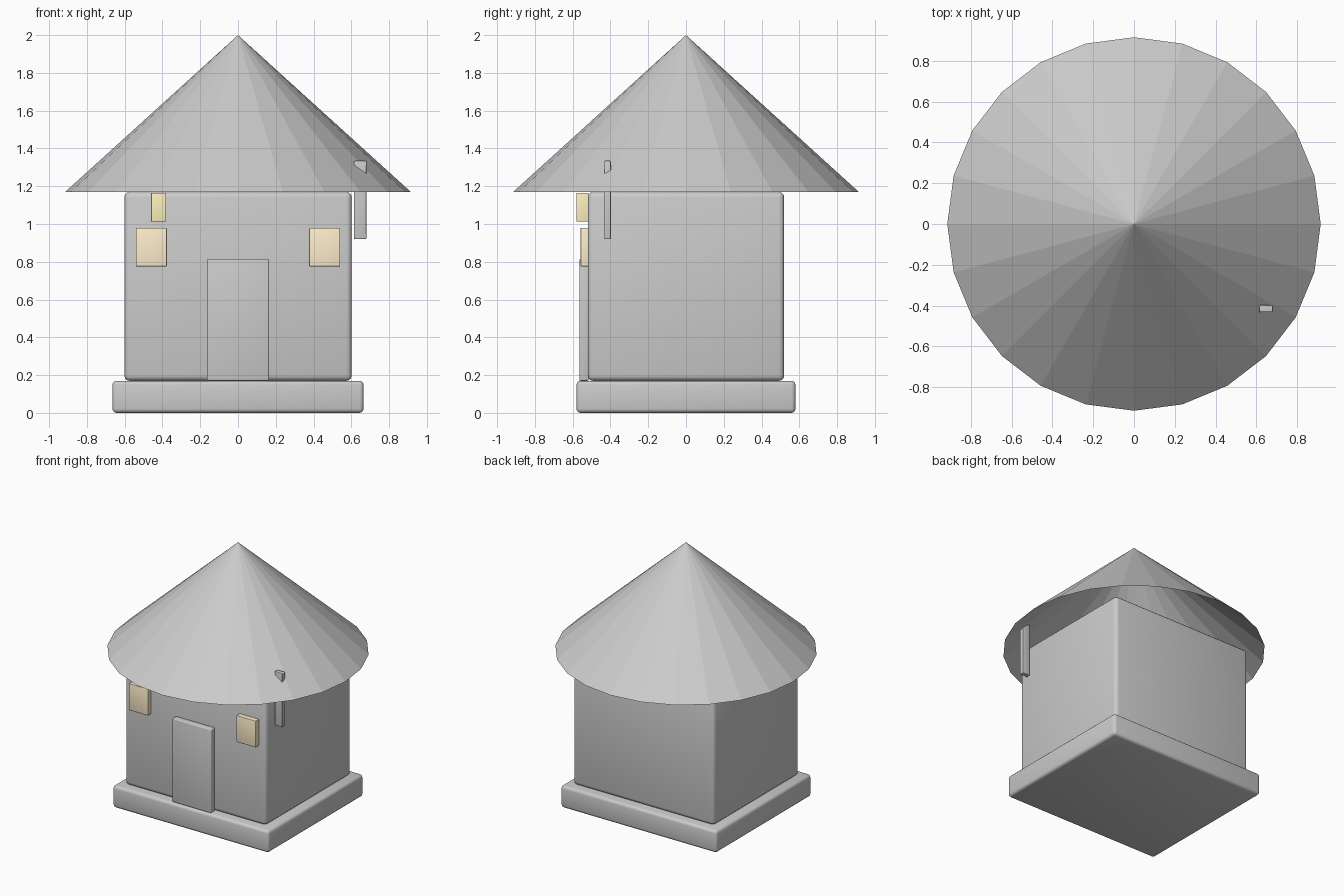
import bpy, bmesh, math

if "Cube" in bpy.data.objects:
    bpy.data.objects.remove(bpy.data.objects["Cube"])


def make_mat(name, rgb):
    m = bpy.data.materials.new(name)
    m.diffuse_color = (*rgb, 1)
    m.use_nodes = True
    m.node_tree.nodes["Principled BSDF"].inputs["Base Color"].default_value = m.diffuse_color
    return m


def box(name, x, y, z, bevel, mat=None):
    """Rounded box from (min, max) ranges on each axis."""
    bpy.ops.mesh.primitive_cube_add(size=1)
    ob = bpy.context.object
    ob.name = name
    for v in ob.data.vertices:
        v.co = [lo + (c + 0.5) * (hi - lo) for c, (lo, hi) in zip(v.co, (x, y, z))]
    mod = ob.modifiers.new("bevel", 'BEVEL')
    mod.width = bevel
    mod.segments = 3
    bpy.ops.object.modifier_apply(modifier=mod.name)
    bpy.ops.object.shade_smooth_by_angle(angle=math.radians(40))
    if mat:
        ob.data.materials.append(mat)
    return ob


window_mat = make_mat("warm_glass", (1.0, 0.86, 0.6))
lamp_mat = make_mat("lamp_glow", (1.0, 0.88, 0.5))

# Plinth and walls
box("plinth", (-0.665, 0.665), (-0.58, 0.58), (0, 0.17), 0.022)
box("walls", (-0.602, 0.602), (-0.52, 0.52), (0.17, 1.17), 0.028)

# Door and windows on the front
box("door", (-0.165, 0.165), (-0.565, -0.515), (0.17, 0.815), 0.008)
for side, name in ((-1, "window_left"), (1, "window_right")):
    cx = side * 0.459
    box(name, (cx - 0.082, cx + 0.082), (-0.558, -0.515), (0.775, 0.98), 0.004, window_mat)

# Lamp under the eaves
box("lamp", (-0.46, -0.38), (-0.58, -0.515), (1.012, 1.165), 0.004, lamp_mat)

# Flue passing through the roof
box("flue", (0.614, 0.68), (-0.432, -0.398), (0.92, 1.335), 0.005)

# Faceted cone roof, open underneath, with corners on the axes
bpy.ops.mesh.primitive_cone_add(vertices=24, radius1=0.915, radius2=0, depth=0.83,
                                end_fill_type='NOTHING', location=(0, 0, 1.585))
bpy.context.object.name = "roof"
